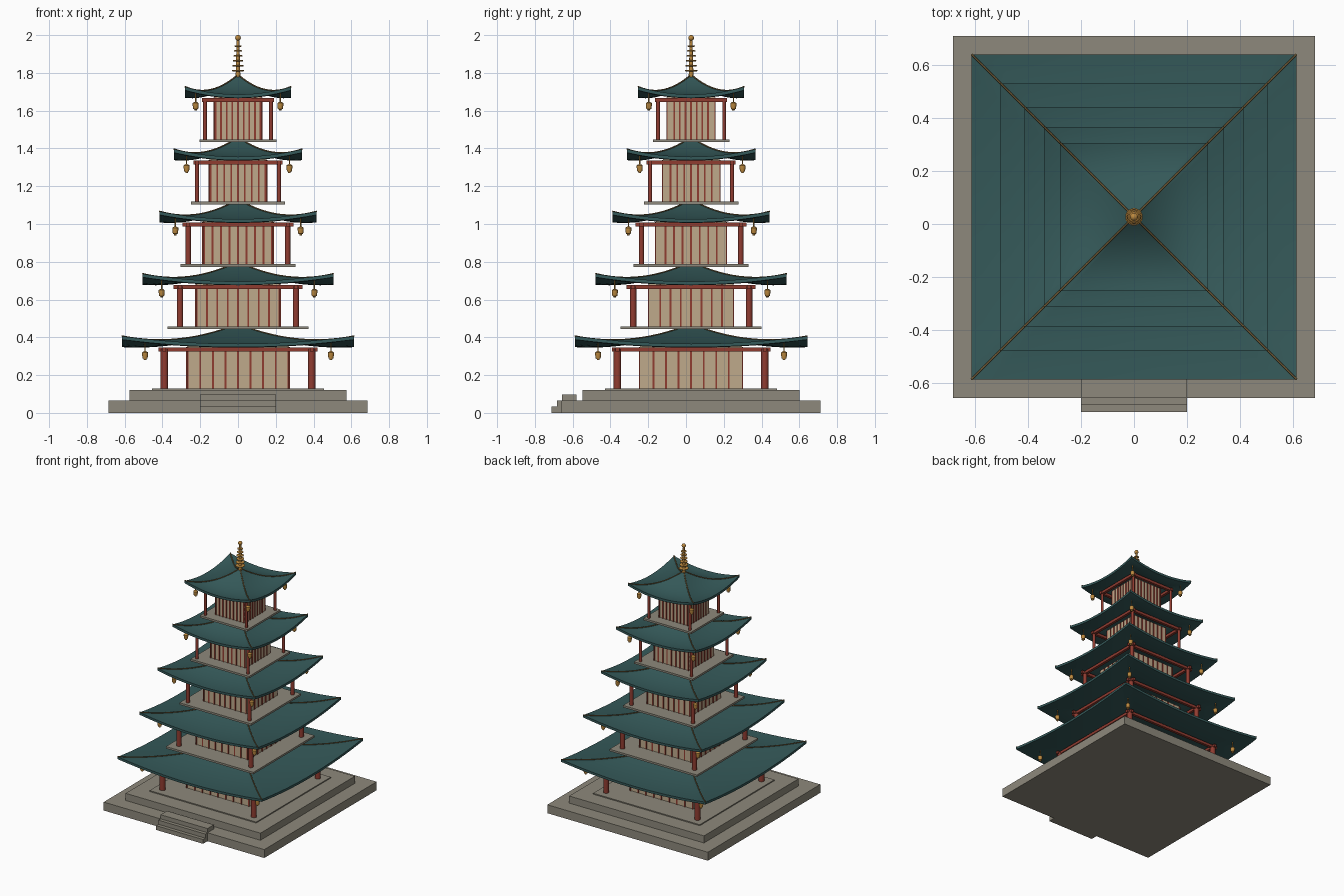
import bpy, bmesh, math
from mathutils import Vector, Matrix

if "Cube" in bpy.data.objects:
    bpy.data.objects.remove(bpy.data.objects["Cube"])

CY = 0.027  # tower centre; the stairs offset it from y = 0


def material(name, r, g, b):
    m = bpy.data.materials.new(name)
    m.diffuse_color = (r, g, b, 1)
    m.use_nodes = True
    m.node_tree.nodes["Principled BSDF"].inputs["Base Color"].default_value = m.diffuse_color
    return m


STONE = material("stone", 0.27, 0.25, 0.20)
RED = material("red_lacquer", 0.28, 0.045, 0.03)
WALL = material("plaster", 0.52, 0.40, 0.26)
TILE = material("roof_tile", 0.035, 0.10, 0.10)
GOLD = material("gold", 0.50, 0.25, 0.05)
RIDGE = material("ridge_bronze", 0.17, 0.11, 0.04)


def finish(bm, name, mat, smooth=False):
    bmesh.ops.recalc_face_normals(bm, faces=bm.faces[:])
    me = bpy.data.meshes.new(name)
    bm.to_mesh(me)
    bm.free()
    ob = bpy.data.objects.new(name, me)
    bpy.context.collection.objects.link(ob)
    me.materials.append(mat)
    if smooth:
        bpy.ops.object.select_all(action='DESELECT')
        ob.select_set(True)
        bpy.context.view_layer.objects.active = ob
        bpy.ops.object.shade_smooth_by_angle(angle=math.radians(40))
    return ob


def add_box(bm, x0, x1, y0, y1, z0, z1):
    m = Matrix.Translation(((x0 + x1) / 2, (y0 + y1) / 2, (z0 + z1) / 2)) @ \
        Matrix.Diagonal((x1 - x0, y1 - y0, z1 - z0, 1))
    bmesh.ops.create_cube(bm, size=1, matrix=m)


def slab(name, half, z0, z1, mat):
    bm = bmesh.new()
    add_box(bm, -half, half, CY - half, CY + half, z0, z1)
    return finish(bm, name, mat)


def add_lathe(bm, x, y, profile, seg=16):
    """Surface of revolution from (radius, z) points, capped at both ends."""
    rings = [[bm.verts.new((x + r * math.cos(a), y + r * math.sin(a), z))
              for a in (2 * math.pi * k / seg for k in range(seg))] for r, z in profile]
    for lo, hi in zip(rings, rings[1:]):
        for k in range(seg):
            n = (k + 1) % seg
            bm.faces.new((lo[k], lo[n], hi[n], hi[k]))
    bm.faces.new(rings[0][::-1])
    bm.faces.new(rings[-1])


CORNERS = [(-1, -1), (1, -1), (1, 1), (-1, 1)]


def roof_z(peak, t, s):
    """Sagging slope from peak (t=0) to eave (t=1), lifted at corners (|s|=1)."""
    fall = t + 1.35 * t * (1 - t)
    return peak - 0.104 * fall + 0.04 * s * s * t ** 2.2


def roof(name, half, peak):
    bm = bmesh.new()
    rows, seg, thick = 14, 16, 0.018
    layers = []
    for drop in (0, thick):
        rings = []
        for r in range(rows + 1):
            t = max(r / rows, 0.01)
            ring = []
            for k in range(4):
                for j in range(seg):
                    s = -1 + 2 * j / seg
                    p = Vector((s, -1)) * half * t
                    p.rotate(Matrix.Rotation(k * math.pi / 2, 2))
                    ring.append(bm.verts.new((p.x, CY + p.y, roof_z(peak, t, s) - drop)))
            rings.append(ring)
        layers.append(rings)
    n = 4 * seg
    strips = [(a, b) for L in layers for a, b in zip(L, L[1:])]
    strips.append((layers[0][-1], layers[1][-1]))
    for a, b in strips:
        for k in range(n):
            bm.faces.new((a[k], a[(k + 1) % n], b[(k + 1) % n], b[k]))
    for L in layers:
        bm.faces.new(L[0])
    finish(bm, name, TILE, True)


def hip_ridges(name, half, peak):
    cu = bpy.data.curves.new(name, 'CURVE')
    cu.dimensions = '3D'
    cu.bevel_depth = 0.004
    cu.bevel_resolution = 1
    cu.use_fill_caps = True
    for sx, sy in CORNERS:
        sp = cu.splines.new('POLY')
        sp.points.add(14)
        for i, p in enumerate(sp.points):
            t = i / 14
            p.co = (sx * half * t, CY + sy * half * t, roof_z(peak, t, 1) + 0.001, 1)
    ob = bpy.data.objects.new(name, cu)
    bpy.context.collection.objects.link(ob)
    cu.materials.append(RIDGE)


# Stone base and front stairs
slab("base_lower", 0.685, 0, 0.065, STONE)
slab("base_upper", 0.575, 0.065, 0.12, STONE)
bm = bmesh.new()
for y, z0, z1 in ((-0.711, 0, 0.033), (-0.684, 0.033, 0.065), (-0.657, 0.065, 0.097)):
    add_box(bm, -0.2, 0.2, y, -0.58, z0, z1)
finish(bm, "front_steps", STONE)

# Storeys: floor half, column offset, column radius, beam half, core half, roof half
STOREYS = [
    (0.455, 0.390, 0.020, 0.420, 0.270, 0.615),
    (0.373, 0.307, 0.017, 0.342, 0.223, 0.505),
    (0.305, 0.263, 0.014, 0.294, 0.185, 0.415),
    (0.250, 0.217, 0.011, 0.235, 0.150, 0.340),
    (0.203, 0.175, 0.010, 0.191, 0.124, 0.280),
]
for i, (floor, col, rad, beam, core, eave) in enumerate(STOREYS):
    z = 0.128 + 0.33 * i
    peak = 0.47 + 0.33 * i
    tag = f"_{i + 1}"
    slab("floor" + tag, floor, z - 0.015, z, STONE)
    slab("core_wall" + tag, core, z, z + 0.225, WALL)

    # vertical slats on all four walls
    bm = bmesh.new()
    w, d = 0.0045, 0.005
    for k in range(9):
        c = (-1 + k / 4) * (core - w)
        for s in (-1, 1):
            f = s * core
            add_box(bm, c - w, c + w, CY + f - d, CY + f + d, z, z + 0.222)
            if 0 < k < 8:
                add_box(bm, f - d, f + d, CY + c - w, CY + c + w, z, z + 0.222)
    finish(bm, "wall_slats" + tag, RED)

    # corner columns
    bm = bmesh.new()
    for sx, sy in CORNERS:
        add_lathe(bm, sx * col, CY + sy * col, [(rad, z), (rad, z + 0.21)])
    finish(bm, "columns" + tag, RED, True)

    # crossing beams over the columns
    bm = bmesh.new()
    b = 0.01
    for s in (-1, 1):
        y = CY + s * col
        add_box(bm, -beam, beam, y - b, y + b, z + 0.198, z + 0.219)
        add_box(bm, s * col - b, s * col + b, CY - beam, CY + beam, z + 0.198, z + 0.219)
    finish(bm, "beams" + tag, RED)

    roof("roof" + tag, eave, peak)
    hip_ridges("hip_ridges" + tag, eave, peak)

    # corner bells hanging below the hips
    bm = bmesh.new()
    for sx, sy in CORNERS:
        x, y, h = sx * eave * 0.8, CY + sy * eave * 0.8, z + 0.152
        add_lathe(bm, x, y, [(0.006, h), (0.008, h + 0.007), (0.013, h + 0.009), (0.016, h + 0.028),
                             (0.016, h + 0.04), (0.009, h + 0.045), (0.003, h + 0.047),
                             (0.003, peak - 0.1)], 12)
    finish(bm, "corner_bells" + tag, GOLD, True)

# Spire: pole, rings and ball
bm = bmesh.new()
add_lathe(bm, 0, CY, [(0.014, 1.77), (0.012, 1.80), (0.007, 1.98)])
finish(bm, "spire_pole", GOLD, True)
bm = bmesh.new()
for k in range(6):
    r, h = 0.033 - 0.0027 * k, 1.812 + 0.026 * k
    add_lathe(bm, 0, CY, [(r - 0.004, h - 0.004), (r, h - 0.002), (r, h + 0.002), (r - 0.004, h + 0.004)], 24)
finish(bm, "spire_rings", GOLD, True)
bm = bmesh.new()
bmesh.ops.create_uvsphere(bm, u_segments=16, v_segments=10, radius=0.015,
                          matrix=Matrix.Translation((0, CY, 1.985)))
finish(bm, "spire_ball", GOLD, True)
